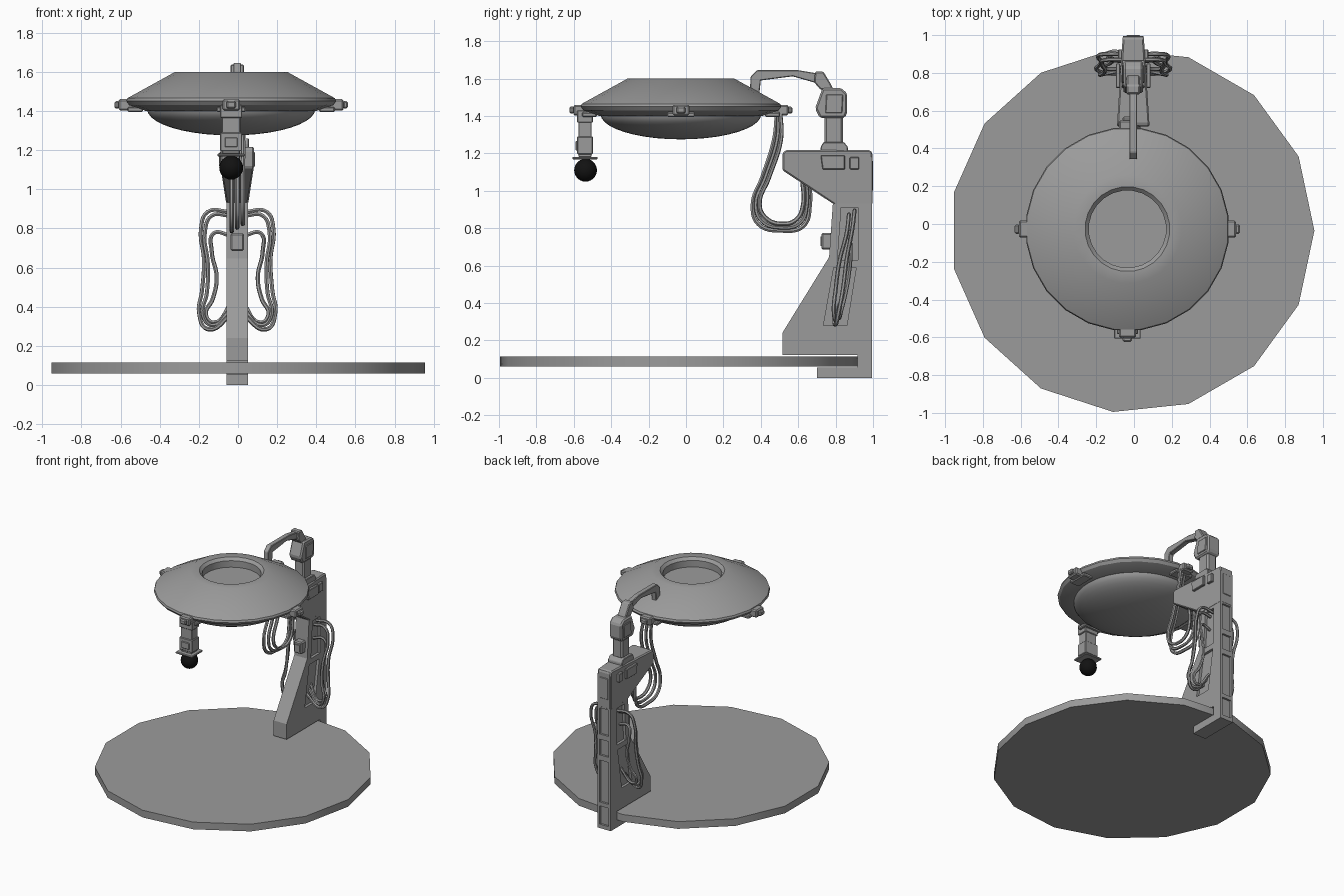
import bpy, bmesh, math
from mathutils import Vector

if "Cube" in bpy.data.objects:
    bpy.data.objects.remove(bpy.data.objects["Cube"])


def material(name, value):
    m = bpy.data.materials.new(name)
    m.use_nodes = True
    color = (value, value, value, 1)
    m.diffuse_color = color
    m.node_tree.nodes["Principled BSDF"].inputs["Base Color"].default_value = color
    return m


GREY = material("grey metal", 0.33)
BLACK = material("black glass", 0.006)


def finish(name, bm, mat=GREY, bevel=0, smooth=False):
    bmesh.ops.recalc_face_normals(bm, faces=bm.faces)
    mesh = bpy.data.meshes.new(name)
    bm.to_mesh(mesh)
    bm.free()
    ob = bpy.data.objects.new(name, mesh)
    bpy.context.collection.objects.link(ob)
    mesh.materials.append(mat)
    if bevel:
        mod = ob.modifiers.new("edge", "BEVEL")
        mod.width = bevel
        mod.segments = 1
    if smooth:
        select(ob)
        bpy.ops.object.shade_smooth_by_angle(angle=math.radians(30))
    return ob


def select(ob):
    bpy.ops.object.select_all(action="DESELECT")
    ob.select_set(True)
    bpy.context.view_layer.objects.active = ob


def prism(name, profile, x0, x1, bevel=0, taper=None):
    """Side profile (y, z) spread along x; taper gives a width factor per point."""
    bm = bmesh.new()
    mid, half = (x0 + x1) / 2, (x1 - x0) / 2
    rows = []
    for s in (-1, 1):
        rows.append([bm.verts.new((mid + s * half * (taper(y, z) if taper else 1), y, z))
                     for y, z in profile])
    bm.faces.new(rows[0])
    bm.faces.new(rows[1])
    n = len(profile)
    for i in range(n):
        j = (i + 1) % n
        bm.faces.new((rows[0][i], rows[0][j], rows[1][j], rows[1][i]))
    return finish(name, bm, bevel=bevel)


def box(name, x0, x1, y0, y1, z0, z1, bevel=0):
    return prism(name, [(y0, z0), (y1, z0), (y1, z1), (y0, z1)], x0, x1, bevel)


def lathe(name, profile, center, sides, turn=0.0):
    bm = bmesh.new()
    rings = []
    for r, z in profile:
        if r == 0:
            rings.append([bm.verts.new((center[0], center[1], z))] * sides)
        else:
            rings.append([bm.verts.new((center[0] + r * math.cos(a), center[1] + r * math.sin(a), z))
                          for a in (turn + math.tau * i / sides for i in range(sides))])
    for a, b in zip(rings, rings[1:]):
        for i in range(sides):
            j = (i + 1) % sides
            bm.faces.new(list(dict.fromkeys((a[i], a[j], b[j], b[i]))))
    return finish(name, bm, smooth=True)


def carve(target, cutter):
    mod = target.modifiers.new("recess", "BOOLEAN")
    mod.operation = "DIFFERENCE"
    mod.solver = "EXACT"
    mod.object = cutter
    select(target)
    bpy.ops.object.modifier_apply(modifier=mod.name)
    bpy.data.objects.remove(cutter)


def cable(name, points, radius=0.011):
    curve = bpy.data.curves.new(name, "CURVE")
    curve.dimensions = "3D"
    curve.bevel_depth = radius
    curve.bevel_resolution = 1
    curve.resolution_u = 6
    curve.use_fill_caps = True
    spline = curve.splines.new("BEZIER")
    spline.bezier_points.add(len(points) - 1)
    for bp, co in zip(spline.bezier_points, points):
        bp.co = co
        bp.handle_left_type = bp.handle_right_type = "AUTO"
    curve.materials.append(GREY)
    ob = bpy.data.objects.new(name, curve)
    bpy.context.collection.objects.link(ob)
    select(ob)
    bpy.ops.object.convert(target="MESH")
    bpy.ops.object.shade_smooth_by_angle(angle=math.radians(50))


# Fifteen-sided floor plate
lathe("base_plate", [(0, 0.06), (0.965, 0.06), (0.965, 0.115), (0, 0.115)], (-0.01, -0.035), 15)

# Saucer with recessed top, stepped rim and shallow dome below
hub = (-0.035, -0.027)
lathe("saucer", [(0, 1.53), (0.205, 1.53), (0.205, 1.58), (0.225, 1.6), (0.288, 1.6), (0.535, 1.465),
                 (0.54, 1.45), (0.525, 1.43), (0.44, 1.4), (0.425, 1.4), (0.425, 1.415), (0, 1.415)],
      hub, 24, math.pi / 24)
dome = [(0.43 * math.sin(t), 1.41 - 0.135 * math.cos(t)) for t in (math.pi / 2 * i / 10 for i in range(11))]
dome[0] = (0, 1.275)
lathe("saucer_dome", dome, hub, 48)

# Four clips around the rim
for k, side in enumerate(("left", "back", "right", "front")):
    bulk = [box("rim_clip_" + side, 0.47, 0.575, -0.045, 0.045, 1.403, 1.46, 0.008),
            box("rim_clip_tip_" + side, 0.57, 0.597, -0.025, 0.025, 1.413, 1.45, 0.008),
            box("rim_clip_pad_" + side, 0.45, 0.53, -0.075, 0.075, 1.395, 1.42, 0.006)]
    for ob in bulk:
        ob.location = (hub[0], hub[1], 0)
        ob.rotation_euler.z = k * math.pi / 2

# Hanging front lamp
cx, cy = -0.035, -0.54
for i, (hx, hy, z0, z1) in enumerate([(0.056, 0.042, 1.365, 1.43), (0.047, 0.036, 1.285, 1.37),
                                      (0.056, 0.042, 1.195, 1.29), (0.045, 0.035, 1.18, 1.2),
                                      (0.07, 0.067, 1.168, 1.182)]):
    box("lamp_post_%d" % (i + 1), cx - hx, cx + hx, cy - hy, cy + hy, z0, z1, 0.004)
box("lamp_post_panel", cx - 0.032, cx + 0.032, cy - 0.05, cy - 0.04, 1.215, 1.265, 0.003)
bm = bmesh.new()
bmesh.ops.create_uvsphere(bm, u_segments=20, v_segments=12, radius=0.061)
bmesh.ops.translate(bm, verts=bm.verts, vec=Vector((cx, cy + 0.003, 1.11)))
finish("lamp_globe", bm, BLACK, smooth=True)

# Column with a foot under the plate and a sloping brace
C = -0.004
column = prism("column", [(0.7, 0), (0.995, 0), (0.995, 1.18), (0.8, 1.18), (0.785, 0.93), (0.765, 0.645),
                          (0.515, 0.24), (0.515, 0.123), (0.917, 0.123), (0.917, 0.056), (0.7, 0.056)],
               C - 0.055, C + 0.055)
for s in (-1, 1):
    a, b = sorted((C + s * 0.035, C + s * 0.09))
    carve(column, prism("cutter", [(0.735, 0.28), (0.86, 0.28), (0.91, 0.59), (0.79, 0.59)], a, b))
    carve(column, prism("cutter", [(0.81, 0.63), (0.92, 0.63), (0.92, 0.91), (0.83, 0.91)], a, b))
for z0, z1 in ((0.03, 0.17), (0.2, 0.52), (0.56, 0.68), (0.72, 0.92)):
    carve(column, box("cutter", C - 0.038, C + 0.038, 0.98, 1.1, z0, z1))
box("column_front_block", C - 0.034, C + 0.034, 0.725, 0.8, 0.685, 0.775, 0.008)
box("column_front_cover", C - 0.022, C + 0.022, 0.718, 0.726, 0.705, 0.755)

# Head of the column, narrowing downward
prism("column_head", [(0.795, 0.925), (0.996, 0.925), (0.996, 1.205), (0.985, 1.217), (0.53, 1.217),
                      (0.515, 1.2), (0.515, 1.11)], C - 0.086, C + 0.086, 0.008,
      lambda y, z: 0.65 if z < 1 or y > 0.95 else 1.0)
for s in (-1, 1):
    a, b = sorted((C + s * 0.07, C + s * 0.092))
    prism("head_side_plate", [(0.73, 1.115), (0.85, 1.115), (0.85, 1.19), (0.72, 1.19)], a, b, 0.004)
    a, b = sorted((C + s * 0.05, C + s * 0.08))
    box("head_side_block", a, b, 0.875, 0.925, 1.115, 1.18, 0.004)
box("head_back_panel", C - 0.035, C + 0.035, 0.99, 1.0, 1.0, 1.16, 0.003)

# Neck, elbow and hooked arm over the saucer
prism("neck_collar", [(0.72, 1.21), (0.865, 1.21), (0.865, 1.235), (0.845, 1.26), (0.735, 1.26), (0.72, 1.235)],
      C - 0.06, C + 0.06, 0.004)
box("neck", C - 0.042, C + 0.042, 0.74, 0.84, 1.25, 1.4, 0.012)
prism("elbow", [(0.715, 1.39), (0.85, 1.39), (0.862, 1.42), (0.862, 1.52), (0.83, 1.55), (0.73, 1.55),
                (0.69, 1.44)], C - 0.052, C + 0.052, 0.01)
prism("elbow_side_cover", [(0.745, 1.415), (0.835, 1.415), (0.84, 1.515), (0.75, 1.515)], C - 0.058, C + 0.058, 0.004)
prism("arm_shoulder", [(0.72, 1.54), (0.79, 1.54), (0.775, 1.57), (0.735, 1.637), (0.69, 1.637), (0.685, 1.58)],
      C - 0.035, C + 0.035, 0.006)
prism("hooked_arm", [(0.72, 1.625), (0.6, 1.645), (0.38, 1.645), (0.345, 1.61), (0.34, 1.48), (0.39, 1.5),
                     (0.4, 1.59), (0.57, 1.612), (0.7, 1.575)], C - 0.02, C + 0.02, 0.004)

# Loose cables from the rim to the head
for i, t in enumerate((-1, 0, 1)):
    d, x = 0.018 * (i - 1), C + 0.028 * t
    cable("loop_cable_%d" % (i + 1),
          [(x - 0.02, 0.495 + d / 2, 1.42), (x, 0.49 + d, 1.28), (x, 0.425 + d, 1.07), (x, 0.375 + d, 0.93),
           (x, 0.405 + d, 0.84 + d), (x, 0.51, 0.805 + d), (x, 0.61 - d, 0.83 + d), (x, 0.645 - d, 0.93),
           (x, 0.64 - d, 1.06)], 0.012)

# Wavy cables on both flanks: distance out, y and z along each run
runs = [
    [(0.04, 0.9, 0.885), (0.15, 0.9, 0.885), (0.185, 0.89, 0.8), (0.17, 0.86, 0.64), (0.18, 0.84, 0.48),
     (0.195, 0.82, 0.37), (0.15, 0.8, 0.285), (0.03, 0.79, 0.36)],
    [(0.04, 0.87, 0.865), (0.13, 0.87, 0.865), (0.165, 0.86, 0.78), (0.15, 0.82, 0.62), (0.155, 0.8, 0.47),
     (0.175, 0.79, 0.36), (0.13, 0.8, 0.305), (0.03, 0.82, 0.39)],
    [(0.04, 0.86, 0.765), (0.12, 0.87, 0.775), (0.13, 0.88, 0.68), (0.105, 0.87, 0.55), (0.125, 0.85, 0.44),
     (0.16, 0.83, 0.36), (0.12, 0.82, 0.32), (0.03, 0.84, 0.42)],
]
for s, side in ((1, "left"), (-1, "right")):
    for i, run in enumerate(runs):
        cable("%s_flank_cable_%d" % (side, i + 1), [(C + s * d, y, z) for d, y, z in run])
